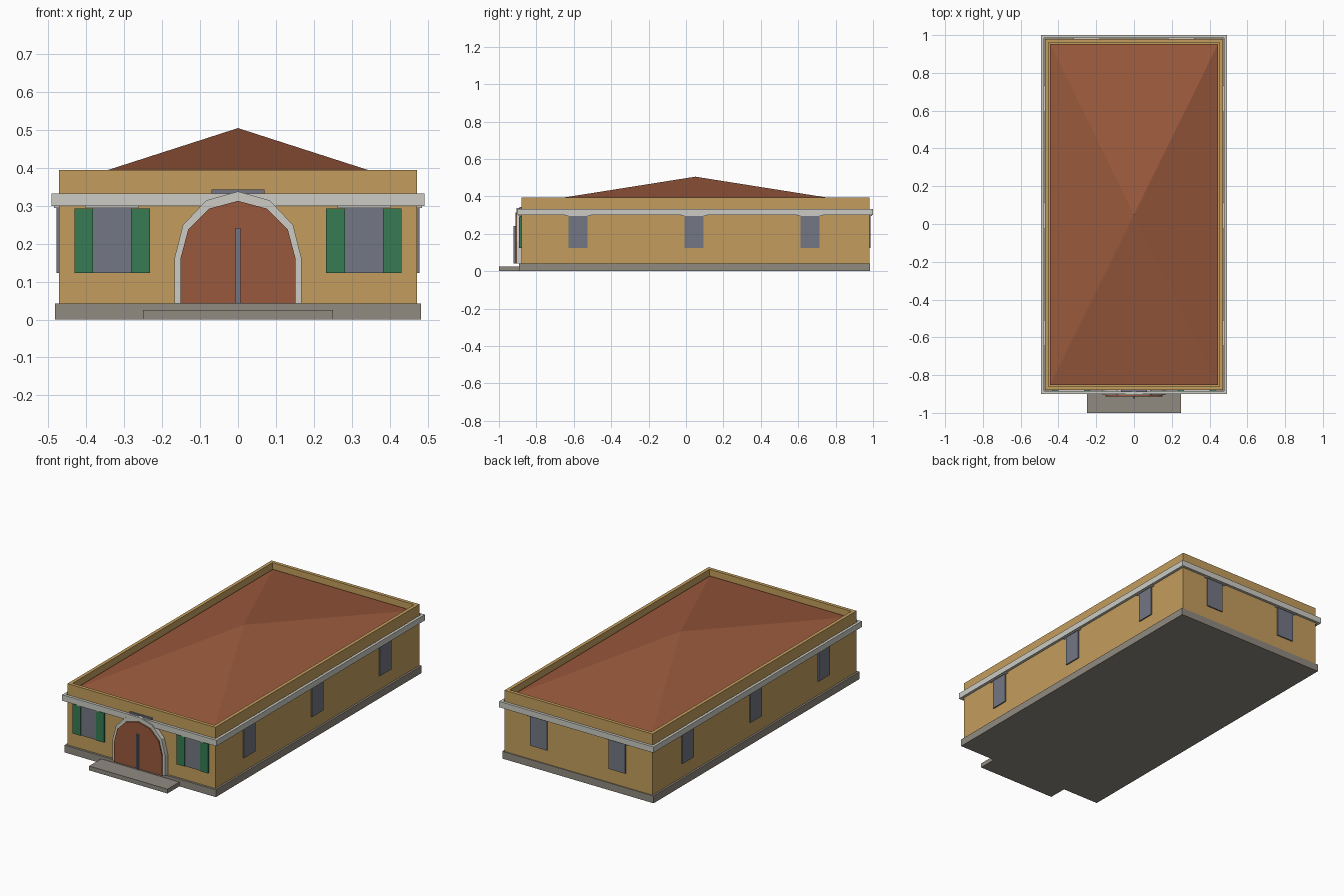
import bpy, bmesh, math

if "Cube" in bpy.data.objects:
    bpy.data.objects.remove(bpy.data.objects["Cube"])

def material(name, hex_code):
    lin = []
    for i in (0, 2, 4):
        c = int(hex_code[i:i + 2], 16) / 255
        lin.append(c / 12.92 if c <= 0.04045 else ((c + 0.055) / 1.055) ** 2.4)
    m = bpy.data.materials.new(name)
    m.diffuse_color = (*lin, 1)
    m.use_nodes = True
    m.node_tree.nodes["Principled BSDF"].inputs["Base Color"].default_value = m.diffuse_color
    return m

OCHRE = material("ochre_plaster", "C49E5D")
STONE = material("grey_stone", "908A80")
TRIM = material("pale_trim", "CCCBC4")
RUST = material("rust_red", "9A593C")
GREEN = material("shutter_green", "367B53")
GLASS = material("slate_glass", "737783")

def finish(name, bm, mat):
    bmesh.ops.recalc_face_normals(bm, faces=bm.faces)
    me = bpy.data.meshes.new(name)
    bm.to_mesh(me)
    bm.free()
    me.materials.append(mat)
    ob = bpy.data.objects.new(name, me)
    bpy.context.collection.objects.link(ob)
    return ob

def box_mesh(x0, x1, y0, y1, z0, z1):
    bm = bmesh.new()
    bmesh.ops.create_cube(bm, size=1)
    for v in bm.verts:
        v.co = (x0 if v.co.x < 0 else x1, y0 if v.co.y < 0 else y1, z0 if v.co.z < 0 else z1)
    return bm

def box(name, x0, x1, y0, y1, z0, z1, mat):
    return finish(name, box_mesh(x0, x1, y0, y1, z0, z1), mat)

def slab(name, outline, y0, y1, mat):
    """Extrude an x-z outline from y0 to y1."""
    bm = bmesh.new()
    face = bm.faces.new([bm.verts.new((x, y0, z)) for x, z in outline])
    new = bmesh.ops.extrude_face_region(bm, geom=[face])["geom"]
    for v in new:
        if isinstance(v, bmesh.types.BMVert):
            v.co.y = y1
    return finish(name, bm, mat)

def arch(rx, rz, z_spring=0.16, z_bottom=0.042):
    pts = [(rx * math.cos(math.radians(a)), z_spring + rz * math.sin(math.radians(a)))
           for a in range(0, 181, 30)]
    return [(rx, z_bottom)] + pts + [(-rx, z_bottom)]

FRONT, BACK, SIDE = -0.88, 0.98, 0.472

# Plinth and entrance step
box("plinth", -0.483, 0.483, -0.892, 0.985, 0, 0.042, STONE)
box("entrance_step", -0.25, 0.25, -1.0, -0.885, 0, 0.025, STONE)

# Walls with a parapet rim around a sunken top
bm = box_mesh(-SIDE, SIDE, FRONT, BACK, 0.04, 0.395)
top = max(bm.faces, key=lambda f: f.calc_center_median().z)
bmesh.ops.inset_region(bm, faces=[top], thickness=0.028)
rim = bmesh.ops.extrude_face_region(bm, geom=[top])["geom"]
bmesh.ops.translate(bm, verts=[g for g in rim if isinstance(g, bmesh.types.BMVert)], vec=(0, 0, -0.045))
bmesh.ops.delete(bm, geom=[top] if top.is_valid else [], context='FACES')
finish("walls", bm, OCHRE)

# Cornice: ring around the walls
bm = box_mesh(-0.492, 0.492, -0.9, 1.0, 0.299, 0.333)
caps = [f for f in bm.faces if abs(f.normal.z) > 0.5]
bm.normal_update()
caps = [f for f in bm.faces if abs(f.normal.z) > 0.5]
bmesh.ops.inset_region(bm, faces=caps, thickness=0.022)
bmesh.ops.delete(bm, geom=caps, context='FACES')
finish("cornice", bm, TRIM)

# Low pyramid roof inside the parapet
bm = bmesh.new()
rx, y0, y1 = SIDE - 0.028, FRONT + 0.028, BACK - 0.028
base = [bm.verts.new(p + (0.362,)) for p in ((-rx, y0), (rx, y0), (rx, y1), (-rx, y1))]
apex = bm.verts.new((0, 0.05, 0.505))
bm.faces.new(base)
for i in range(4):
    bm.faces.new((base[i], base[(i + 1) % 4], apex))
finish("roof", bm, RUST)

# Arched doorway: surround, door leaves, centre bar and plaque
slab("door_surround", arch(0.168, 0.178), FRONT, -0.905, TRIM)
slab("door", arch(0.152, 0.153), -0.904, -0.912, RUST)
box("door_centre_bar", -0.006, 0.006, -0.923, -0.911, 0.042, 0.242, GLASS)
box("plaque", -0.07, 0.07, -0.889, FRONT, 0.30, 0.343, GLASS)

# Windows on the front (with shutters), back and both sides
Z0, Z1, T = 0.123, 0.296, 0.007
for s, tag in ((-1, "left"), (1, "right")):
    cx = s * 0.332
    box(f"front_window_{tag}", cx - 0.05, cx + 0.05, FRONT - T, FRONT, Z0, Z1, GLASS)
    box(f"front_lintel_{tag}", cx - 0.07, cx + 0.07, FRONT - 0.015, FRONT, 0.294, 0.305, TRIM)
    for k in (-1, 1):
        sx = cx + k * 0.075
        box(f"shutter_{tag}", sx - 0.025, sx + 0.025, FRONT - 0.012, FRONT, Z0, 0.293, GREEN)
    cx = s * 0.25
    box(f"back_window_{tag}", cx - 0.053, cx + 0.053, BACK, BACK + T, Z0, Z1, GLASS)
    box(f"back_lintel_{tag}", cx - 0.07, cx + 0.07, BACK, BACK + 0.014, 0.294, 0.305, TRIM)
    for cy in (-0.577, 0.043, 0.663):
        xs = sorted((s * SIDE, s * (SIDE + T)))
        box(f"side_window_{tag}", *xs, cy - 0.051, cy + 0.051, Z0, Z1, GLASS)
        xs = sorted((s * SIDE, s * (SIDE + 0.014)))
        box(f"side_lintel_{tag}", *xs, cy - 0.07, cy + 0.07, 0.294, 0.305, TRIM)
